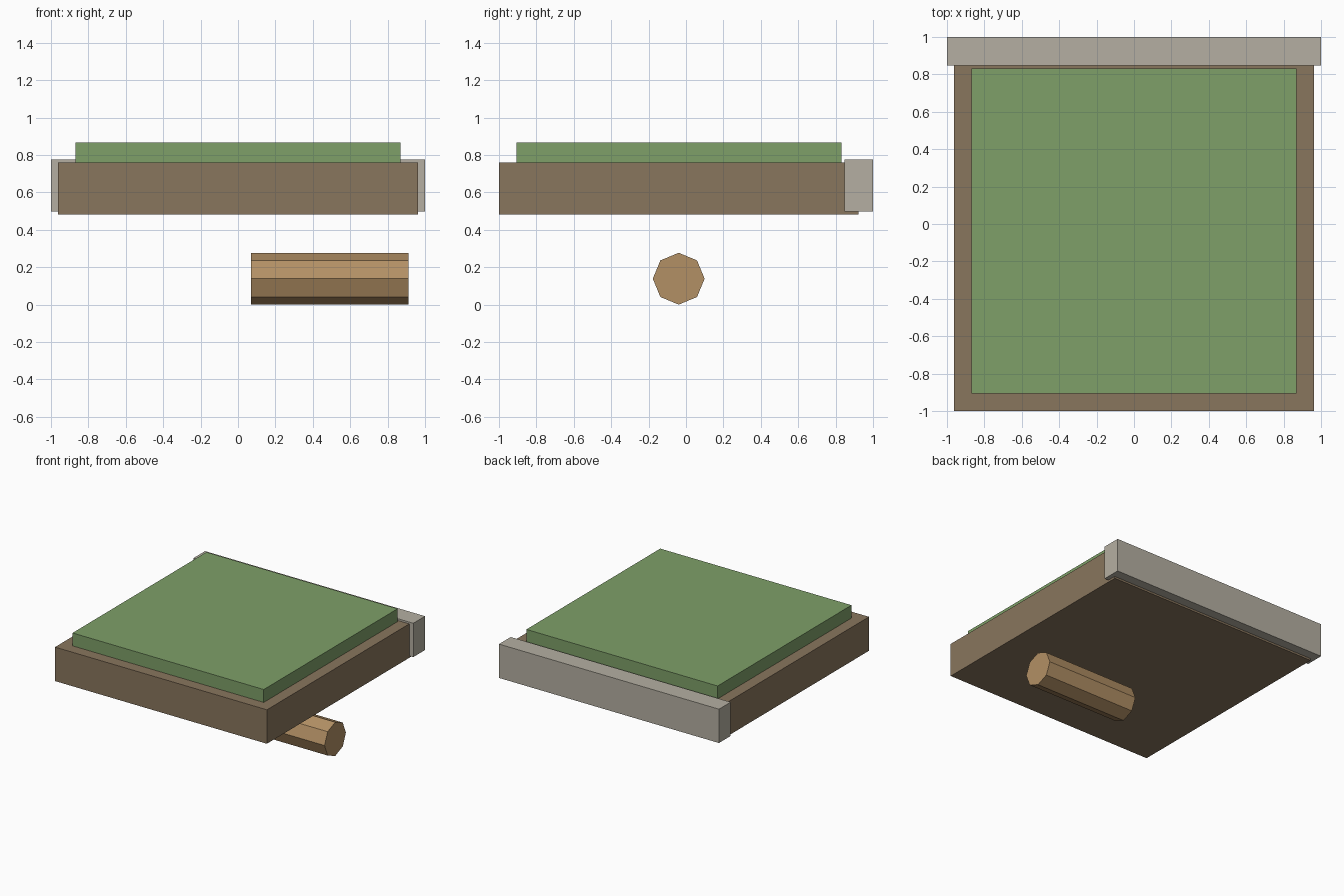
import bpy, bmesh, math
from mathutils import Matrix

if "Cube" in bpy.data.objects:
    bpy.data.objects.remove(bpy.data.objects["Cube"])


def finish(name, bm, color):
    mesh = bpy.data.meshes.new(name)
    bm.to_mesh(mesh)
    bm.free()
    mat = bpy.data.materials.new(name + "_colour")
    mat.diffuse_color = (*color, 1)
    mat.use_nodes = True
    mat.node_tree.nodes["Principled BSDF"].inputs["Base Color"].default_value = mat.diffuse_color
    mesh.materials.append(mat)
    obj = bpy.data.objects.new(name, mesh)
    bpy.context.collection.objects.link(obj)
    return obj


def box(name, lo, hi, color):
    bm = bmesh.new()
    size = [b - a for a, b in zip(lo, hi)]
    mid = [(a + b) / 2 for a, b in zip(lo, hi)]
    bmesh.ops.create_cube(bm, size=1, matrix=Matrix.Translation(mid) @ Matrix.Diagonal((*size, 1)))
    return finish(name, bm, color)


def log(name, x0, x1, y, z, radius, color):
    bm = bmesh.new()
    matrix = Matrix.Translation(((x0 + x1) / 2, y, z)) @ Matrix.Rotation(math.pi / 2, 4, 'Y')
    bmesh.ops.create_cone(bm, cap_ends=True, segments=8, radius1=radius, radius2=radius,
                          depth=x1 - x0, matrix=matrix)
    return finish(name, bm, color)


# Earth slab with a grass layer on top
box("earth_slab", (-0.963, -1.0, 0.481), (0.963, 0.922, 0.76), (0.25, 0.18, 0.11))
box("grass_top", (-0.869, -0.907, 0.755), (0.869, 0.831, 0.866), (0.21, 0.35, 0.14))

# Stone kerb along the back edge
box("stone_kerb", (-1.0, 0.848, 0.497), (1.0, 1.0, 0.775), (0.46, 0.43, 0.36))

# Eight-sided log lying underneath
log("log", 0.07, 0.911, -0.039, 0.1385, 0.1385, (0.45, 0.28, 0.13))
